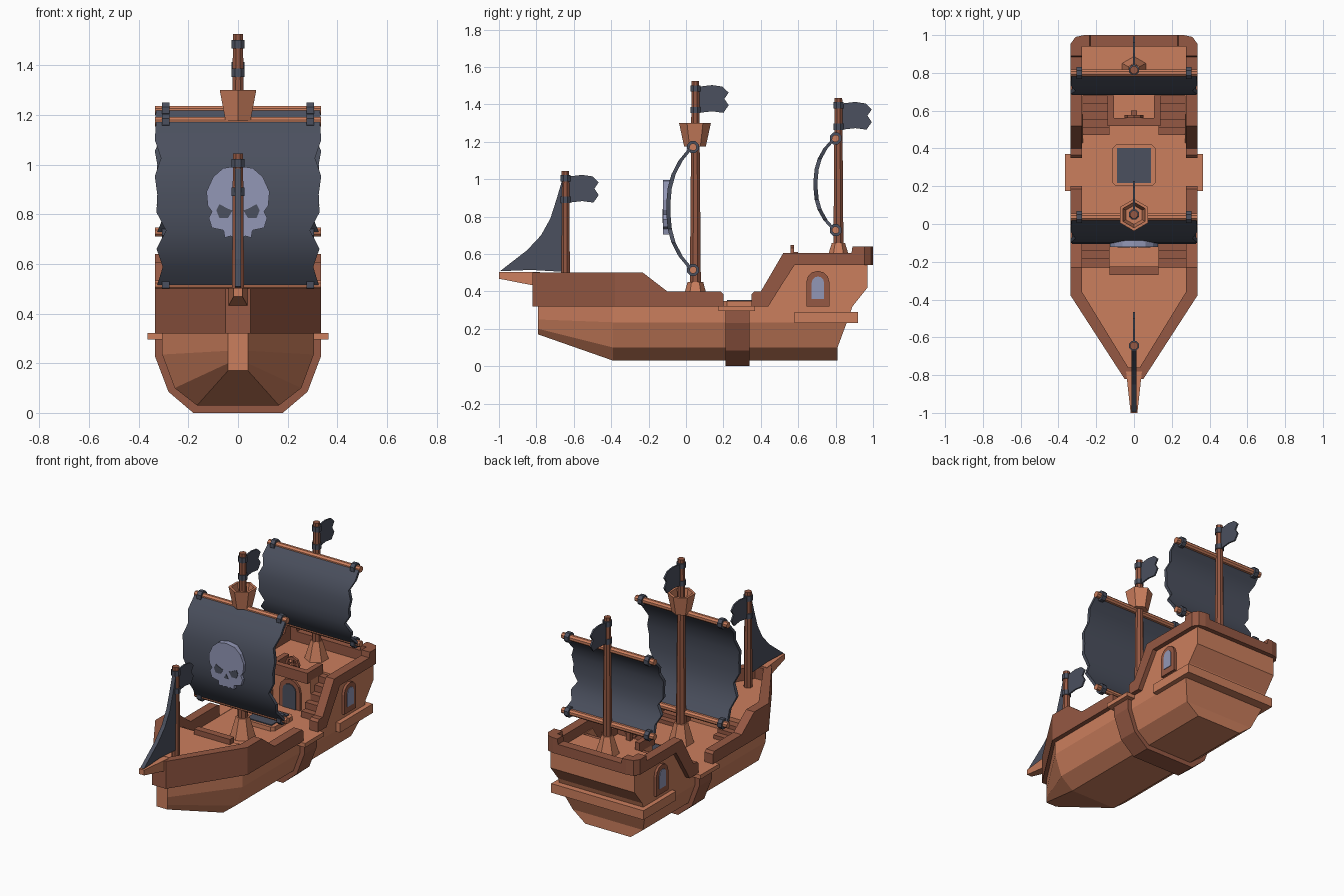
import bpy, bmesh, math
from mathutils import Matrix

if "Cube" in bpy.data.objects:
    bpy.data.objects.remove(bpy.data.objects["Cube"])


def material(name, rgb):
    m = bpy.data.materials.new(name)
    m.diffuse_color = (*rgb, 1)
    m.use_nodes = True
    m.node_tree.nodes["Principled BSDF"].inputs["Base Color"].default_value = m.diffuse_color
    return m


WOOD = material("light_wood", (0.60, 0.21, 0.11))
DARK = material("dark_wood", (0.30, 0.098, 0.056))
CLOTH = material("dark_cloth", (0.07, 0.08, 0.112))
PALE = material("pale_lavender", (0.29, 0.31, 0.47))


def finish(name, bm, mat, smooth=None):
    bmesh.ops.recalc_face_normals(bm, faces=bm.faces)
    me = bpy.data.meshes.new(name)
    bm.to_mesh(me)
    bm.free()
    me.materials.append(mat)
    ob = bpy.data.objects.new(name, me)
    bpy.context.collection.objects.link(ob)
    if smooth:
        bpy.ops.object.select_all(action='DESELECT')
        ob.select_set(True)
        bpy.context.view_layer.objects.active = ob
        bpy.ops.object.shade_smooth_by_angle(angle=math.radians(smooth))
    return ob


def prism(name, pts, axis, a, b, mat):
    """Extrude a 2D outline along an axis: x takes (y,z), y takes (x,z), z takes (x,y)."""
    put = {'x': lambda p, t: (t, p[0], p[1]), 'y': lambda p, t: (p[0], t, p[1]),
           'z': lambda p, t: (p[0], p[1], t)}[axis]
    bm = bmesh.new()
    lo = [bm.verts.new(put(p, a)) for p in pts]
    hi = [bm.verts.new(put(p, b)) for p in pts]
    bm.faces.new(lo)
    bm.faces.new(hi)
    n = len(pts)
    for i in range(n):
        j = (i + 1) % n
        bm.faces.new((lo[i], lo[j], hi[j], hi[i]))
    return finish(name, bm, mat)


def box(name, x0, x1, y0, y1, z0, z1, mat):
    return prism(name, [(x0, y0), (x1, y0), (x1, y1), (x0, y1)], 'z', z0, z1, mat)


def loft(name, rings, mat, smooth=None):
    """Skin closed rings of equal (even) count; the ends are capped with strips."""
    bm = bmesh.new()
    vs = [[bm.verts.new(p) for p in r] for r in rings]
    n = len(rings[0])
    for r, s in zip(vs, vs[1:]):
        for i in range(n):
            j = (i + 1) % n
            bm.faces.new((r[i], r[j], s[j], s[i]))
    for r in (vs[0], vs[-1]):
        for i in range(n // 2 - 1):
            bm.faces.new((r[i], r[i + 1], r[n - 2 - i], r[n - 1 - i]))
    return finish(name, bm, mat, smooth)


def post(name, x, y, z0, z1, r0, r1, sides, mat, turn=0.0):
    bm = bmesh.new()
    bmesh.ops.create_cone(bm, cap_ends=True, segments=sides, radius1=r0, radius2=r1, depth=z1 - z0,
                          matrix=Matrix.Translation((x, y, (z0 + z1) / 2)) @ Matrix.Rotation(turn, 4, 'Z'))
    return finish(name, bm, mat)


def beam(name, x0, x1, y, z, r, mat):
    pts = [(y + r * math.cos((k + .5) * math.pi / 4), z + r * math.sin((k + .5) * math.pi / 4)) for k in range(8)]
    return prism(name, pts, 'x', x0, x1, mat)


def arch(c, w, z0, z1):
    """Round-topped outline centred on c."""
    s = z1 - w
    return [(c - w, z0), (c + w, z0)] + [(c + w * math.cos(k * math.pi / 6), s + w * math.sin(k * math.pi / 6))
                                         for k in range(7)]


def both(half):
    """Complete a right-hand outline with its mirror image."""
    return half + [(-x, z) for x, z in reversed(half) if x > 0]


# Hull: bow, body and raked stern sections
half = [(.305, .32), (.305, .235), (.255, .10), (.165, .03)]
bow = [(.04, .32), (.04, .25), (.04, .20), (.04, .17)]


def section(pts, ys):
    r = [(x, y, z) for (x, z), y in zip(pts, ys)]
    return r + [(-x, y, z) for x, y, z in reversed(r)]


loft("hull", [section(bow, [-.79] * 4), section(half, [-.39] * 4), section(half, [.89, .86, .81, .81])], WOOD)
prism("hull_band", both([(.335, .31), (.335, .23), (.28, .085), (.18, 0)]), 'y', .21, .34, DARK)
box("stern_ledge", -.335, .335, .58, .92, .23, .29, WOOD)

# Stern cabin block and its side walls
prism("stern_cabin", [(.68, .3), (.88, .29), (.89, .32), (.97, .42), (.97, .54), (.68, .54)], 'x', -.305, .305, WOOD)
for s in (1, -1):
    prism("cabin_side_wall", [(.42, .30), (.70, .30), (.70, .54), (.58, .54), (.43, .32)], 'x', s * .27, s * .305, WOOD)
    box("gangway_sill", min(s * .275, s * .365), max(s * .275, s * .365), .175, .37, .295, .322, WOOD)
    prism("side_window_frame", arch(.705, .062, .32, .51), 'x', s * .30, s * .322, DARK)
    prism("side_window_pane", arch(.705, .033, .36, .48), 'x', s * .31, s * .326, PALE)

# Rails: stations are outer x, outer y, inner x, inner y, bottom, top
fore = [(0, -.82, 0, -.76, .32, .5), (.05, -.82, .03, -.76, .32, .5), (.335, -.38, .275, -.36, .32, .5),
        (.335, -.23, .275, -.23, .32, .5), (.335, -.10, .275, -.10, .32, .4),
        (.335, .185, .275, .185, .32, .4), (.335, .20, .275, .20, .32, .385)]
aft = [(.335, y, .275, y, b, t) for y, b, t in
       [(.35, .32, .385), (.365, .32, .4), (.40, .32, .4), (.44, .32, .468), (.52, .448, .605), (.58, .54, .605),
        (.885, .54, .605), (.89, .54, .64)]]
aft += [(.335, .955, .275, .94, .54, .64), (.31, .99, .265, .94, .54, .64), (.265, 1, .245, .94, .54, .64),
        (.235, 1, .235, .94, .54, .64), (.23, 1, .23, .94, .54, .605), (0, 1, 0, .94, .54, .605)]
for s in (1, -1):
    for name, st in (("fore_rail", fore), ("aft_rail", aft)):
        loft(name, [[(s * a, b, z0), (s * a, b, z1), (s * c, d, z1), (s * c, d, z0)] for a, b, c, d, z0, z1 in st], DARK)

# Foredeck, its edge bar and the bowsprit
prism("foredeck", [(-.28, -.23), (-.28, -.36), (-.03, -.77), (.03, -.77), (.28, -.36), (.28, -.23)], 'z', .31, .42, WOOD)
box("foredeck_bar", -.13, .13, -.27, -.225, .41, .455, DARK)
loft("bowsprit", [[(-w, y, z), (w, y, z), (w, y, .503), (-w, y, .503)] for w, y, z in
                  ((.042, -.78, .425), (.018, -1, .468))], WOOD)

# Stairs on both sides, fore and aft
for s in (1, -1):
    a, b = sorted((s * .13, s * .278))
    for k in range(3):
        box("fore_step", a, b, -.235, -.10 - k * .04, .31, .345 + k * .025, DARK)
    for k in range(5):
        box("aft_step", a, b, .47 + k * .042, .69, .31, .36 + k * .042, DARK)

# Balcony with door, rail and steering wheel
box("balcony", -.14, .14, .55, .69, .31, .54, WOOD)
prism("door_frame", arch(0, .075, .32, .51), 'y', .535, .56, DARK)
prism("door_panel", arch(0, .048, .32, .48), 'y', .53, .55, CLOTH)
box("balcony_rail_front", -.14, .14, .52, .56, .52, .59, DARK)
for s in (1, -1):
    box("balcony_rail_side", min(s * .105, s * .14), max(s * .105, s * .14), .56, .68, .53, .59, DARK)
box("wheel_post", -.015, .015, .575, .60, .54, .61, DARK)
for k in range(8):
    t0, t1 = k * math.pi / 4, (k + 1) * math.pi / 4
    prism("wheel_rim", [(r * math.cos(t), .597 + r * math.sin(t)) for r, t in
                        ((.05, t0), (.05, t1), (.034, t1), (.034, t0))], 'y', .56, .578, DARK)
for k in range(2):
    box("wheel_spoke", *[(-.045, .045, .564, .574, .592, .602), (-.005, .005, .564, .574, .552, .645)][k], DARK)

# Cargo hatch
c = [(.115, .19), (.115, .43), (.095, .43)]
prism("hatch_frame", [(-.095, .20), (.095, .20), (.115, .22), (.115, .40), (.095, .42), (-.095, .42),
                      (-.115, .40), (-.115, .22)], 'z', .31, .348, WOOD)
box("hatch_cover", -.09, .09, .218, .402, .33, .354, CLOTH)

# Masts with flags and bands: y, foot, top, foot radius
for name, y, z0, top, r in (("fore", -.645, .41, 1.045, .027), ("main", .05, .31, 1.525, .033),
                            ("aft", .815, .53, 1.435, .030)):
    post(name + "_mast", 0, y, z0, top, r, .022, 8, DARK, math.pi / 8)
    for z in (top - .155, top - .04):
        post(name + "_mast_band", 0, y, z - .017, z + .017, .029, .029, 8, CLOTH, math.pi / 8)
    prism(name + "_flag", [(y + a, top - b) for a, b in
                           ((.02, .03), (.09, .022), (.145, .03), (.178, .062), (.155, .095), (.178, .13),
                            (.15, .17), (.09, .162), (.02, .17))], 'x', -.005, .005, CLOTH)
post("main_mast_base", 0, .05, .31, .45, .08, .042, 6, WOOD)
post("aft_mast_base", 0, .815, .53, .66, .075, .035, 6, WOOD)

# Lookout: open hexagonal bucket
bm = bmesh.new()
rings = [[bm.verts.new((r * math.sin(k * math.pi / 3), .048 + r * math.cos(k * math.pi / 3), z)) for k in range(6)]
         for r, z in ((.058, 1.175), (.085, 1.30), (.068, 1.30), (.05, 1.20))]
for p, q in zip(rings, rings[1:]):
    for i in range(6):
        bm.faces.new((p[i], p[(i + 1) % 6], q[(i + 1) % 6], q[i]))
bm.faces.new(rings[0])
bm.faces.new(rings[-1])
finish("lookout", bm, WOOD)

# Square sails with ragged edges, hung between two yards
ragged = [.325, .303, .328, .290, .328, .325, .335, .310, .335, .33]
for name, y, lo, hi, depth in (("main", .038, .515, 1.172, .125), ("aft", .80, .728, 1.218, .10)):
    rows = []
    for k, w in enumerate(ragged):
        t = k / (len(ragged) - 1)
        yf = y - .018 - depth * (1 - abs(2 * t - 1) ** 2.6)
        z = lo + t * (hi - lo)
        rows.append([(-w, yf, z), (w, yf, z), (w, yf + .022, z), (-w, yf + .022, z)])
    loft(name + "_sail", rows, CLOTH, 40)
    for z in (lo, hi):
        beam(name + "_yard", -.335, .335, y, z, .02, WOOD)
        for s in (1, -1):
            beam(name + "_yard_ring", s * .29 - .015, s * .29 + .015, y, z, .034, CLOTH)

# Triangular front sail
prism("front_sail", [(-.655, 1.02), (-.69, .90), (-.725, .79), (-.775, .70), (-.85, .62), (-.995, .508), (-.83, .515),
                     (-.66, .505)], 'x', -.013, .013, CLOTH)

# Skull emblem on the main sail, with dark eye and nose plates
prism("skull", both([(0, .995), (.06, .985), (.1, .95), (.127, .89), (.122, .835), (.105, .81), (.118, .785),
                     (.105, .745), (.058, .735), (.053, .705), (.03, .712), (.018, .705), (0, .712)]),
      'y', -.122, -.085, PALE)
for s in (1, -1):
    prism("skull_eye", [(s * x, z) for x, z in ((.022, .815), (.04, .822), (.075, .84), (.087, .815), (.075, .785),
                                                (.04, .785))], 'y', -.125, -.118, CLOTH)
prism("skull_nose", [(-.016, .765), (.016, .765), (0, .795)], 'y', -.125, -.118, CLOTH)
